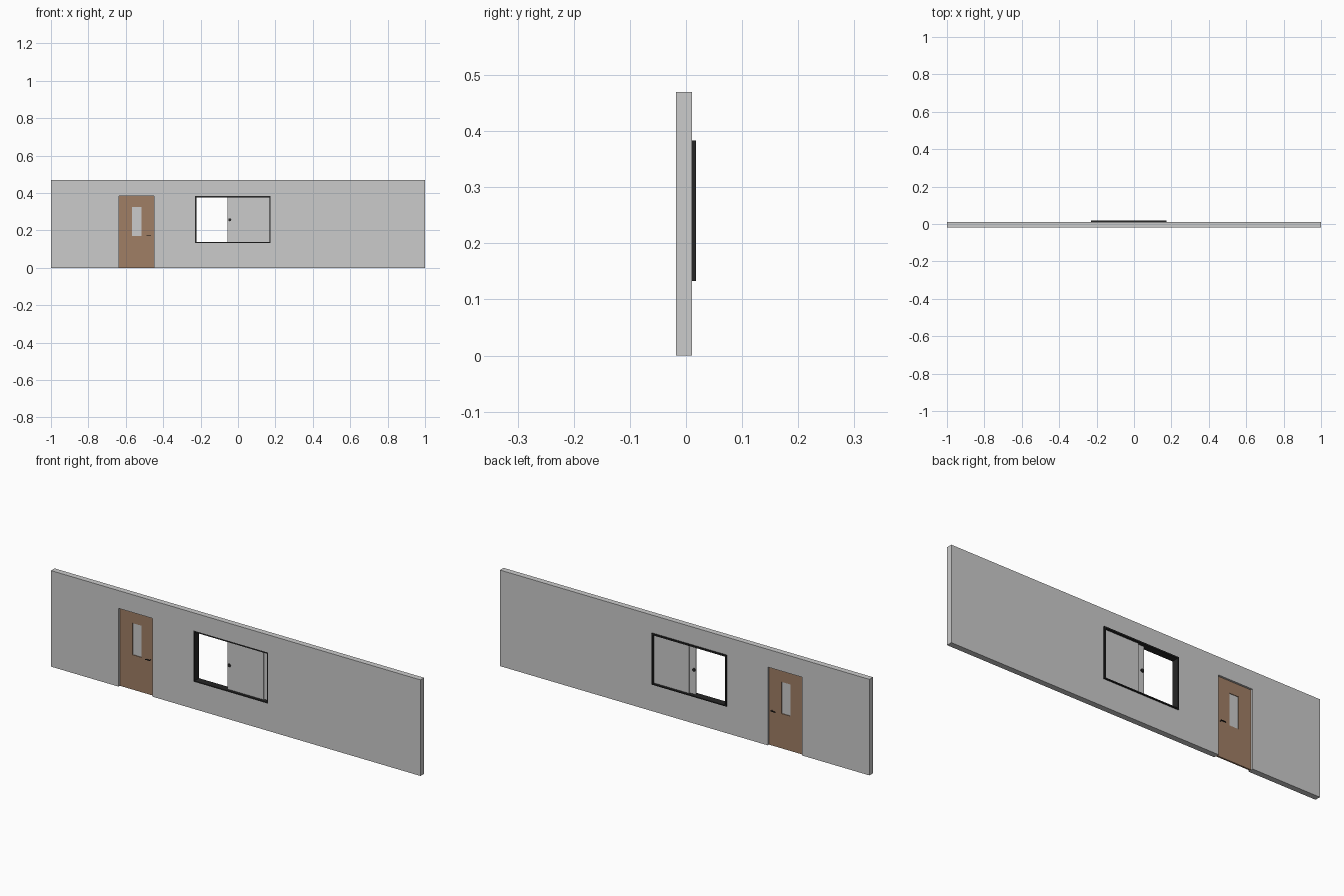
import bpy, bmesh
from mathutils import Matrix

if "Cube" in bpy.data.objects:
    bpy.data.objects.remove(bpy.data.objects["Cube"])


def material(name, rgb):
    m = bpy.data.materials.new(name)
    m.diffuse_color = (*rgb, 1)
    m.use_nodes = True
    m.node_tree.nodes["Principled BSDF"].inputs["Base Color"].default_value = m.diffuse_color
    return m


BROWN = material("brown_wood", (0.35, 0.21, 0.13))
BLACK = material("black_metal", (0.02, 0.02, 0.02))


def finish(name, bm, mat):
    bmesh.ops.recalc_face_normals(bm, faces=bm.faces)
    me = bpy.data.meshes.new(name)
    bm.to_mesh(me)
    bm.free()
    ob = bpy.data.objects.new(name, me)
    bpy.context.collection.objects.link(ob)
    if mat:
        me.materials.append(mat)
    return ob


def slab(name, xs, zs, y0, y1, holes=(), mat=None):
    """Upright slab from a grid of cells; cells listed in holes stay open."""
    bm = bmesh.new()
    grid = [[bm.verts.new((x, y0, z)) for z in zs] for x in xs]
    for i in range(len(xs) - 1):
        for j in range(len(zs) - 1):
            if (i, j) not in holes:
                bm.faces.new((grid[i][j], grid[i + 1][j],
                              grid[i + 1][j + 1], grid[i][j + 1]))
    ext = bmesh.ops.extrude_face_region(bm, geom=bm.faces[:], use_keep_orig=True)
    verts = [g for g in ext["geom"] if isinstance(g, bmesh.types.BMVert)]
    bmesh.ops.translate(bm, verts=verts, vec=(0, y1 - y0, 0))
    bmesh.ops.delete(bm, geom=[v for v in bm.verts if not v.link_faces], context="VERTS")
    return finish(name, bm, mat)


def rod(name, x, z, y0, y1, r, mat):
    """Short cylinder along y."""
    bm = bmesh.new()
    m = Matrix.Translation((x, (y0 + y1) / 2, z)) @ Matrix.Rotation(1.5707963, 4, "X")
    bmesh.ops.create_cone(bm, cap_ends=True, segments=16, radius1=r, radius2=r,
                          depth=abs(y1 - y0), matrix=m)
    return finish(name, bm, mat)


FRONT, BACK = -0.0175, 0.0105
DX0, DX1 = -0.635, -0.45            # door opening
WX0, WX1, WZ0, WZ1 = -0.23, 0.175, 0.133, 0.383   # window opening

# Wall with door and window openings
slab("wall", [-1, DX0, DX1, WX0, WX1, 1], [0, WZ0, WZ1, 0.47], FRONT, BACK,
     holes={(1, 0), (1, 1), (3, 1)})

# Door leaf with a narrow glazed opening
MID = -0.003
slab("door_leaf", [DX0, -0.567, -0.517, DX1], [0, 0.17, 0.325, WZ1],
     MID - 0.004, MID + 0.004, holes={(1, 1)}, mat=BROWN)
slab("door_glass", [-0.567, -0.517], [0.17, 0.325], MID - 0.001, MID + 0.001)

# Lever handles on both faces of the door
for side, s in (("front", -1), ("back", 1)):
    rod(f"handle_spindle_{side}", -0.468, 0.172, MID + s * 0.004, MID + s * 0.012, 0.002, BLACK)
    a, b = sorted((MID + s * 0.0115, MID + s * 0.0145))
    slab(f"handle_lever_{side}", [-0.49, -0.465], [0.170, 0.174], a, b, mat=BLACK)

# Window frame lining the opening and standing proud at the back
T = 0.007
slab("window_frame", [WX0, WX0 + T, WX1 - T, WX1], [WZ0, WZ0 + T * 0.7, WZ1 - T, WZ1],
     FRONT, 0.0175, holes={(1, 1)}, mat=BLACK)

# Two sliding panes, both pushed to the right
PZ = [WZ0 + T * 0.7, WZ1 - T]
slab("sliding_pane_front", [-0.055, 0.142], PZ, -0.004, 0.0)
slab("sliding_pane_back", [-0.02, WX1 - T], PZ, 0.002, 0.006)

# Pull knob through the front pane
rod("pane_knob", -0.044, 0.257, -0.008, 0.004, 0.008, BLACK)
